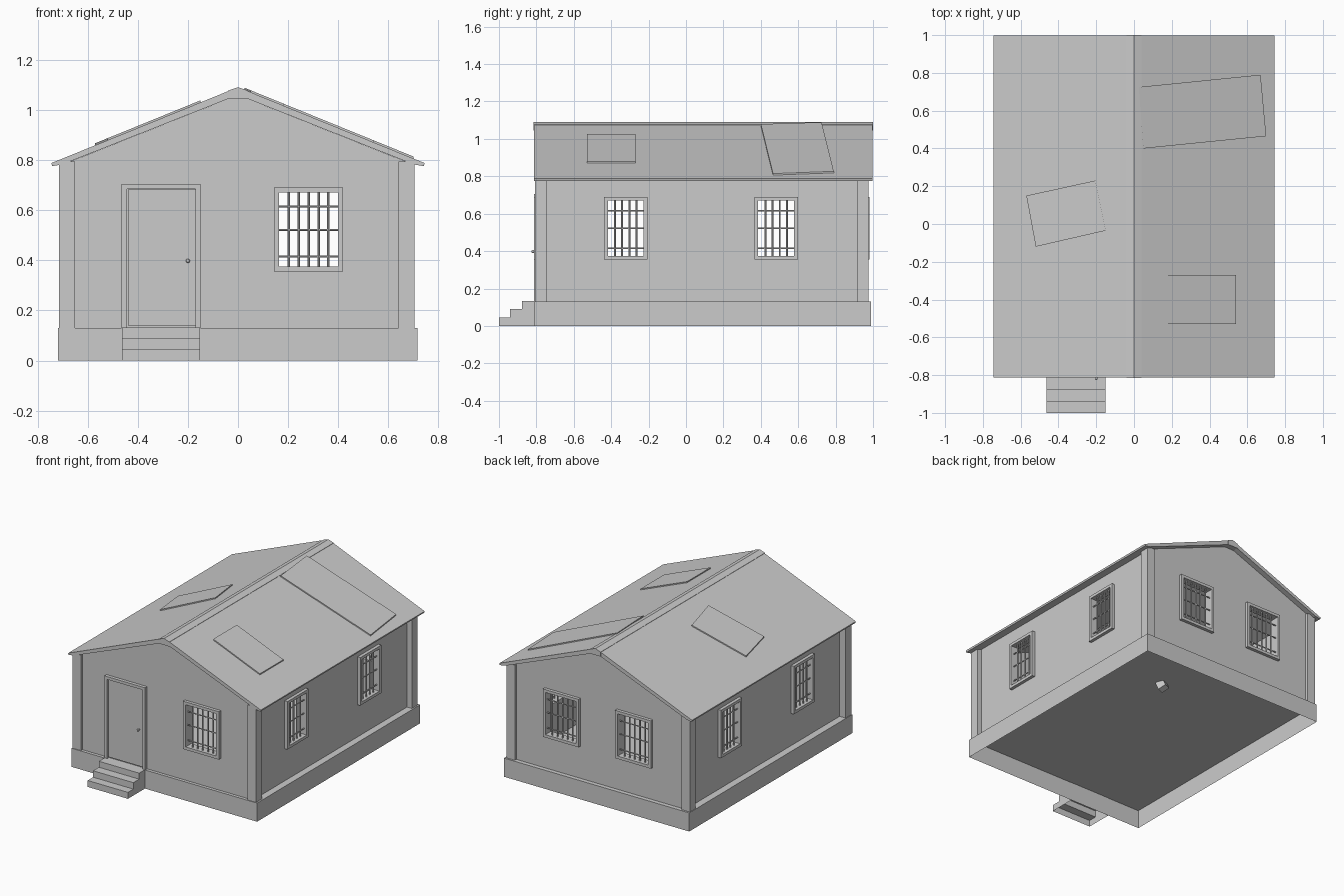
import bpy, bmesh, math
from mathutils import Matrix

if "Cube" in bpy.data.objects:
    bpy.data.objects.remove(bpy.data.objects["Cube"])


def finish(name, bm, recalc=True):
    if recalc:
        bmesh.ops.recalc_face_normals(bm, faces=bm.faces)
    me = bpy.data.meshes.new(name)
    bm.to_mesh(me)
    bm.free()
    ob = bpy.data.objects.new(name, me)
    bpy.context.collection.objects.link(ob)
    return ob


def add_box(bm, x0, x1, y0, y1, z0, z1, mat=Matrix()):
    m = mat @ Matrix.Translation(((x0 + x1) / 2, (y0 + y1) / 2, (z0 + z1) / 2))
    m = m @ Matrix.Diagonal((x1 - x0, y1 - y0, z1 - z0, 1))
    return bmesh.ops.create_cube(bm, size=1, matrix=m)["verts"]


def add_prism(bm, pts, offset):
    """Extrude a closed 3D polygon along an offset vector."""
    f = bm.faces.new([bm.verts.new(p) for p in pts])
    r = bmesh.ops.extrude_face_region(bm, geom=[f], use_keep_orig=True)
    vs = [v for v in r["geom"] if isinstance(v, bmesh.types.BMVert)]
    bmesh.ops.translate(bm, vec=offset, verts=vs)


def profile(name, xz, y0, y1):
    bm = bmesh.new()
    add_prism(bm, [(x, y0, z) for x, z in xz], (0, y1 - y0, 0))
    return finish(name, bm)


def cut(ob, cutter):
    mod = ob.modifiers.new("cut", "BOOLEAN")
    mod.object, mod.operation, mod.solver = cutter, "DIFFERENCE", "EXACT"
    cutter.hide_render = True
    bpy.context.view_layer.objects.active = ob
    bpy.ops.object.modifier_apply(modifier=mod.name)
    bpy.data.objects.remove(cutter)


def place(x, y, deg):
    return Matrix.Translation((x, y, 0)) @ Matrix.Rotation(math.radians(deg), 4, "Z")


WX, YF, YB = 0.668, -0.79, 0.96        # outer wall planes
Z0, Z1 = 0.375, 0.67                   # window opening heights

# window list: matrix (outward = local -y), half opening width, bar count
windows = [("front_window", place(0.282, YF, 0), 0.118, 5),
           ("back_window_a", place(0.282, YB, 180), 0.118, 5),
           ("back_window_b", place(-0.277, YB, 180), 0.118, 5)]
for side, s in (("right", 1), ("left", -1)):
    for tag, y in (("front", -0.322), ("rear", 0.482)):
        windows.append((f"{side}_{tag}_window", place(s * WX, y, 90 * s), 0.096, 4))

# foundation plinth, open underneath, its top is the floor
bm = bmesh.new()
add_box(bm, -0.718, 0.716, -0.812, 0.99, 0, 0.13)
bmesh.ops.recalc_face_normals(bm, faces=bm.faces)
bmesh.ops.delete(bm, geom=[f for f in bm.faces if f.normal.z < -0.5], context="FACES")
finish("foundation", bm, False)

# hollow gabled walls with window openings
walls = profile("walls", [(-WX, 0.13), (WX, 0.13), (WX, 0.795), (0, 1.06), (-WX, 0.795)], YF, YB)
iw = WX - 0.04
cut(walls, profile("room_cutter", [(-iw, 0.1), (iw, 0.1), (iw, 0.78), (0, 1.03), (-iw, 0.78)],
                   YF + 0.04, YB - 0.04))
bm = bmesh.new()
for _, m, w, _n in windows:
    add_box(bm, -w, w, -0.1, 0.1, Z0, Z1, m)
cut(walls, finish("window_cutter", bm))

# corner posts
bm = bmesh.new()
for x0, x1 in ((-0.714, -0.65), (0.64, 0.705)):
    for y0, y1 in ((-0.807, -0.743), (0.913, 0.977)):
        add_box(bm, x0, x1, y0, y1, 0.13, 0.795)
finish("corner_posts", bm)

# window frames and bars
for name, m, w, n in windows:
    bm = bmesh.new()
    o = 0.02
    for s in (-1, 1):
        a, b = sorted((s * w, s * (w + o)))
        add_box(bm, a, b, -0.022, 0.03, Z0 - o, Z1 + o, m)
    add_box(bm, -w, w, -0.022, 0.03, Z0 - o, Z0, m)
    add_box(bm, -w, w, -0.022, 0.03, Z1, Z1 + o, m)
    finish(name + "_frame", bm)
    bm = bmesh.new()
    for i in range(n):
        u = -w + 2 * w * (i + 1) / (n + 1)
        bmesh.ops.create_cone(bm, cap_ends=True, segments=8, radius1=0.005, radius2=0.005,
                              depth=Z1 - Z0, matrix=m @ Matrix.Translation((u, 0, (Z0 + Z1) / 2)))
    for z in (0.415, 0.522, 0.615):
        bmesh.ops.create_cone(bm, cap_ends=True, segments=8, radius1=0.004, radius2=0.004, depth=2 * w,
                              matrix=m @ Matrix.Translation((0, 0, z)) @ Matrix.Rotation(math.pi / 2, 4, "Y"))
    finish(name + "_bars", bm)

# door, frame and knob
bm = bmesh.new()
add_box(bm, -0.464, -0.444, -0.813, -0.77, 0.13, 0.705)
add_box(bm, -0.17, -0.15, -0.813, -0.77, 0.13, 0.705)
add_box(bm, -0.444, -0.17, -0.813, -0.77, 0.685, 0.705)
finish("door_frame", bm)
bm = bmesh.new()
add_box(bm, -0.44, -0.168, -0.802, -0.78, 0.14, 0.683)
finish("door", bm)
bm = bmesh.new()
bmesh.ops.create_uvsphere(bm, u_segments=12, v_segments=8, radius=0.008,
                          matrix=Matrix.Translation((-0.2, -0.818, 0.398)))
bmesh.ops.create_cone(bm, cap_ends=True, segments=8, radius1=0.004, radius2=0.004, depth=0.02,
                      matrix=Matrix.Translation((-0.2, -0.808, 0.398)) @ Matrix.Rotation(math.pi / 2, 4, "X"))
finish("door_knob", bm)

# front steps, hollow underneath
bm = bmesh.new()
yz = [(-0.81, 0), (-1, 0), (-1, 0.045), (-0.94, 0.045), (-0.94, 0.09),
      (-0.876, 0.09), (-0.876, 0.132), (-0.81, 0.132)]
add_prism(bm, [(-0.463, y, z) for y, z in yz], (0.312, 0, 0))
bmesh.ops.recalc_face_normals(bm, faces=bm.faces)
bmesh.ops.delete(bm, geom=[f for f in bm.faces if f.normal.z < -0.5], context="FACES")
finish("front_steps", bm, False)

# roof slopes and ridge cap
for side, s in (("right", 1), ("left", -1)):
    profile(side + "_roof", [(s * x, z) for x, z in
            [(0, 1.08), (0.04, 1.075), (0.745, 0.788), (0.741, 0.776), (0.70, 0.783), (0, 1.06)]],
            -0.812, 0.998)
profile("ridge_cap", [(-0.04, 1.045), (0.04, 1.045), (0.04, 1.077), (0, 1.091), (-0.04, 1.077)],
        -0.816, 1.0)

# repair sheets lying on the roof
sheets = {"front_right_sheet": [(0.18, -0.53), (0.54, -0.53), (0.54, -0.27), (0.18, -0.27)],
          "rear_right_sheet": [(0.05, 0.40), (0.70, 0.465), (0.67, 0.79), (0.025, 0.725)],
          "left_sheet": [(-0.57, 0.15), (-0.52, -0.12), (-0.15, -0.035), (-0.205, 0.23)]}
for name, pts in sheets.items():
    bm = bmesh.new()
    add_prism(bm, [(x, y, 1.075 - 0.407 * (abs(x) - 0.04) + 0.008) for x, y in pts], (0, 0, -0.012))
    finish(name, bm)

# small loose block under the floor
bm = bmesh.new()
add_box(bm, -0.028, 0.028, -0.028, 0.028, -0.028, 0.028,
        Matrix.Translation((0.23, 0.56, 0.11)) @ Matrix.Rotation(0.4, 4, "Z") @ Matrix.Rotation(0.4, 4, "X"))
finish("floor_block", bm)
